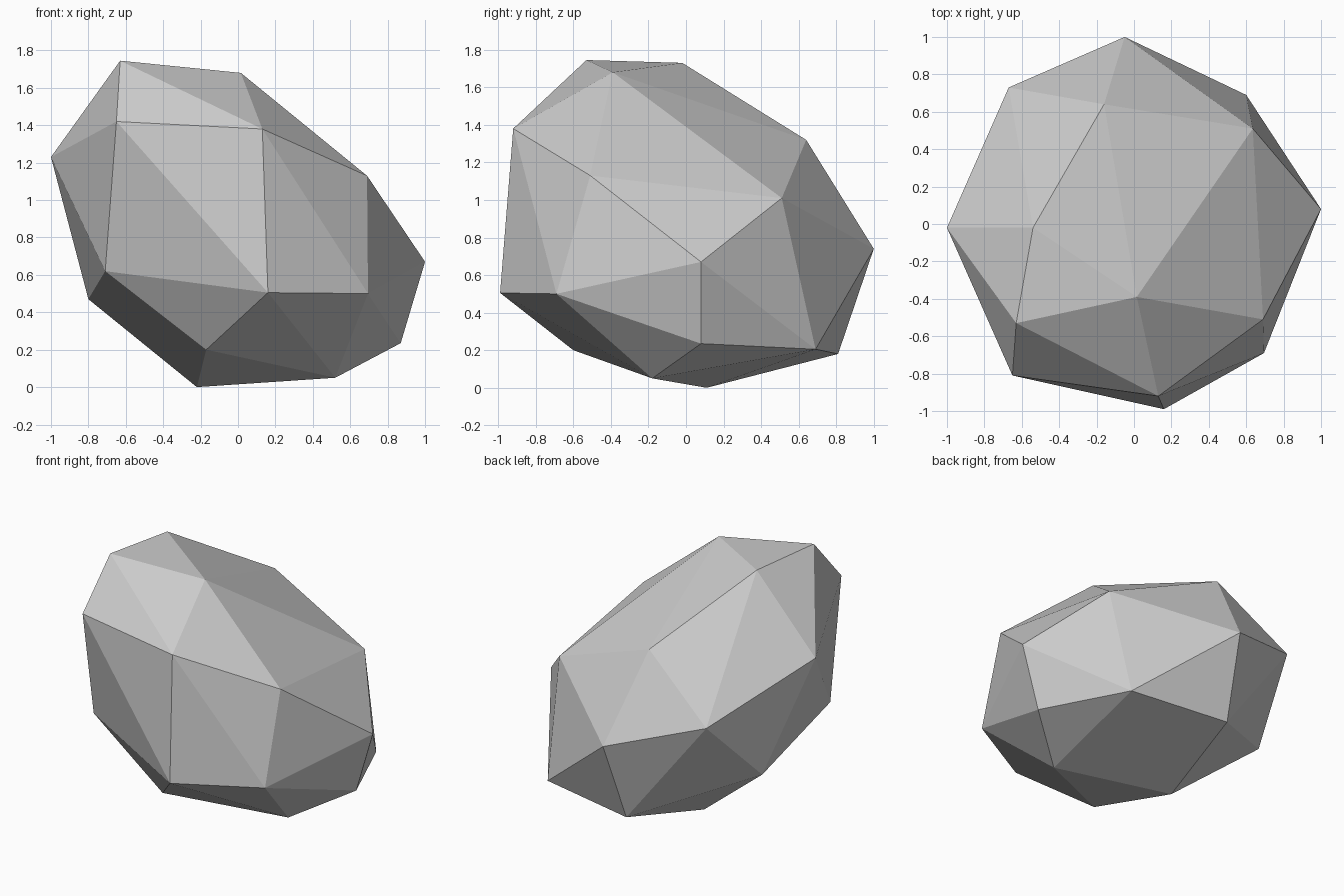
import bpy
import bmesh
from mathutils import Vector

# Remove the default cube
default_cube = bpy.data.objects.get("Cube")
if default_cube:
    bpy.data.objects.remove(default_cube, do_unlink=True)


def flat_material(name, colour):
    material = bpy.data.materials.new(name)
    material.use_nodes = True
    material.diffuse_color = colour
    shader = material.node_tree.nodes["Principled BSDF"]
    shader.inputs["Base Color"].default_value = colour
    return material


def hull_object(name, corners, material):
    """Wrap a set of corner points in a faceted convex shell."""
    mesh = bpy.data.meshes.new(name)
    bm = bmesh.new()
    for corner in corners:
        bm.verts.new(Vector(corner))
    bmesh.ops.convex_hull(bm, input=bm.verts[:])
    bmesh.ops.recalc_face_normals(bm, faces=bm.faces[:])
    for face in bm.faces:
        face.smooth = False
    bm.to_mesh(mesh)
    bm.free()
    mesh.materials.append(material)
    shell = bpy.data.objects.new(name, mesh)
    bpy.context.collection.objects.link(shell)
    return shell


# Corners of the boulder, grouped by height
crown = [(-.63, -.53, 1.745), (-.54, -.02, 1.73), (.015, -.39, 1.68)]
shoulder = [(.13, -.92, 1.38), (-.65, -.81, 1.42), (-1, -.02, 1.23),
            (-.16, .64, 1.32), (.69, -.51, 1.13), (.635, .51, 1.01)]
middle = [(-.67, .73, .93), (-.05, 1, .74), (1, .08, .67), (-.71, -.6, .62),
          (.16, -.99, .505), (.695, -.69, .5), (-.8, .29, .47)]
foot = [(.87, .08, .235), (.6, .69, .205), (-.17, -.6, .2), (-.1, .81, .18),
        (.52, -.18, .05), (-.22, .11, 0)]

# Faceted boulder
stone_grey = flat_material("stone grey", (.6, .6, .6, 1))
boulder = hull_object("boulder", crown + shoulder + middle + foot, stone_grey)
